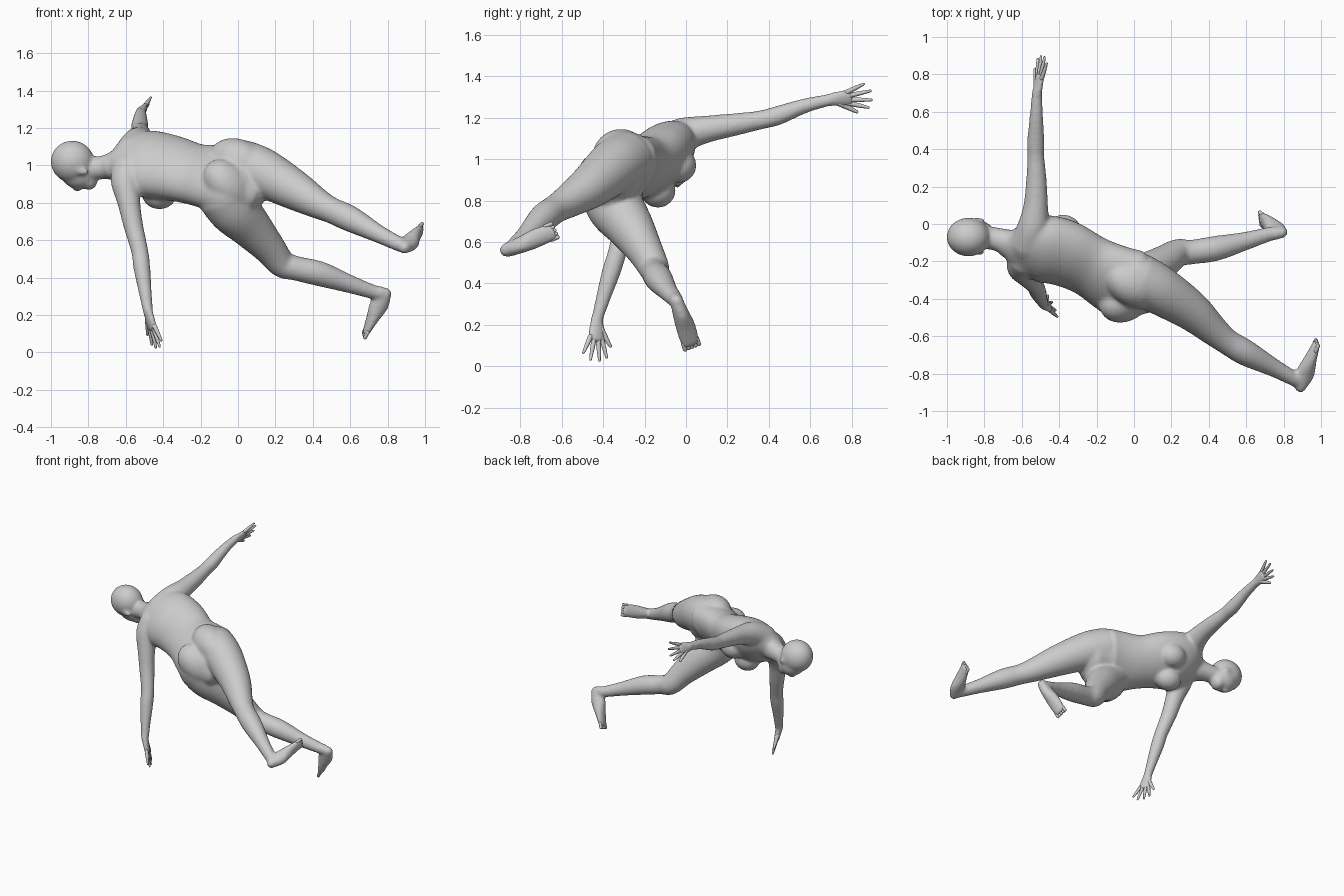
import bpy, bmesh, math
from mathutils import Vector as V, Matrix

if "Cube" in bpy.data.objects:
    bpy.data.objects.remove(bpy.data.objects["Cube"])

body = bmesh.new()


def spline(rows, n):
    """Catmull-Rom through rows of numbers."""
    out = []
    P = [rows[0]] + rows + [rows[-1]]
    for i in range(1, len(P) - 2):
        for k in range(n):
            t = k / n
            out.append([0.5 * (2 * b + (c - a) * t + (2 * a - 5 * b + 4 * c - d) * t * t
                               + (3 * b - a - 3 * c + d) * t ** 3)
                        for a, b, c, d in zip(P[i - 1], P[i], P[i + 1], P[i + 2])])
    return out + [rows[-1]]


def loft(bm, rows, wide, seg=24, n=6):
    """Tube through (x, y, z, half width, half depth) with rounded ends."""
    rows = spline([list(r) for r in rows], n)
    C = [V(r[:3]) for r in rows]
    wide = V(wide)
    rings = []

    def ring(c, t, a, b):
        d = t.cross(wide).normalized()
        w = d.cross(t).normalized()
        rings.append([bm.verts.new(c + w * a * math.cos(2 * math.pi * k / seg)
                                   + d * b * math.sin(2 * math.pi * k / seg)) for k in range(seg)])

    T = [(C[min(i + 1, len(C) - 1)] - C[max(i - 1, 0)]).normalized() for i in range(len(C))]
    angs = [math.radians(q) for q in (80, 55, 28)]
    a, b = rows[0][3:]
    for q in angs:
        ring(C[0] - T[0] * min(a, b) * math.sin(q), T[0], a * math.cos(q), b * math.cos(q))
    for c, t, r in zip(C, T, rows):
        ring(c, t, r[3], r[4])
    a, b = rows[-1][3:]
    for q in reversed(angs):
        ring(C[-1] + T[-1] * min(a, b) * math.sin(q), T[-1], a * math.cos(q), b * math.cos(q))
    faces = [bm.faces.new(rings[0]), bm.faces.new(rings[-1])]
    for p, q in zip(rings, rings[1:]):
        for k in range(seg):
            j = (k + 1) % seg
            faces.append(bm.faces.new((p[k], p[j], q[j], q[k])))
    bmesh.ops.recalc_face_normals(bm, faces=faces)


def limb(rows):
    loft(body, [r + (r[3],) for r in rows], (0.3, 0.5, 0.81))


def blob(c, up, front, sizes):
    """Ellipsoid sized along up, front and side."""
    u = V(up).normalized()
    s = u.cross(V(front)).normalized()
    f = s.cross(u)
    m = Matrix.Translation(c) @ Matrix((u, f, s)).transposed().to_4x4() @ Matrix.Diagonal((*sizes, 1))
    bmesh.ops.create_uvsphere(body, u_segments=24, v_segments=16, radius=1, matrix=m)


def finish(bm, name):
    me = bpy.data.meshes.new(name)
    bm.to_mesh(me)
    bm.free()
    ob = bpy.data.objects.new(name, me)
    bpy.context.collection.objects.link(ob)
    for p in me.polygons:
        p.use_smooth = True
    return ob


# torso, from neck base to crotch
loft(body, [(-.665, -.11, 1.0, .085, .07), (-.60, -.125, 1.01, .175, .105),
            (-.50, -.13, 1.01, .21, .14), (-.38, -.155, .99, .205, .142),
            (-.24, -.22, .955, .19, .13), (-.12, -.285, .94, .215, .135),
            (-.02, -.33, .925, .23, .145), (.06, -.34, .90, .17, .12)],
     (-.3, -.68, -.67), seg=32)

# chest
for c in ((-.375, -.035, .97), (-.42, -.135, .85)):
    blob(c, (-1, .2, 0), (.1, .66, -.75), (.095, .085, .085))

# buttocks
blob((.0, -.32, 1.015), (-.8, .4, .3), (0, .6, -.8), (.17, .13, .12))
blob((-.045, -.40, .89), (-.6, -.3, .6), (0, .6, -.8), (.17, .115, .125))

# neck and head
limb([(-.62, -.12, 1.0, .085), (-.72, -.085, .99, .064), (-.80, -.07, .98, .062)])
up, face = (-1, 0, .12), (-.1, .2, -.97)
blob((-.885, -.07, 1.02), up, face, (.117, .114, .103))
blob((-.85, -.055, .96), up, face, (.1, .088, .08))
blob((-.795, -.05, .92), up, face, (.045, .052, .058))
blob((-.86, -.042, .882), up, face, (.026, .026, .015))
for s in (-1, 1):
    blob(V((-.83, -.066, .985)) + V((0, .97, .2)) * .09 * s, up, face, (.034, .02, .014))

# raised arm
limb([(-.57, -.11, 1.06, .095), (-.54, -.02, 1.115, .085), (-.525, .10, 1.145, .066),
      (-.522, .25, 1.17, .054), (-.525, .36, 1.19, .046), (-.525, .44, 1.21, .047),
      (-.522, .58, 1.26, .036), (-.518, .71, 1.29, .028)])

# lowered arm
limb([(-.585, -.185, .98, .095), (-.60, -.23, .91, .08), (-.585, -.265, .81, .062),
      (-.56, -.295, .68, .053), (-.525, -.335, .54, .046), (-.515, -.36, .46, .046),
      (-.497, -.40, .33, .036), (-.482, -.43, .225, .028)])

# straight leg raised backward
limb([(.02, -.29, 1.0, .138), (.13, -.35, .962, .132), (.30, -.46, .87, .108),
      (.42, -.565, .80, .083), (.50, -.63, .76, .07), (.60, -.69, .715, .07),
      (.75, -.77, .635, .049), (.86, -.83, .58, .04), (.89, -.845, .565, .036)])
loft(body, [(.89, -.87, .56, .034, .032), (.915, -.80, .585, .04, .052),
            (.943, -.725, .618, .048, .034), (.975, -.645, .65, .045, .018)],
     V((.09, .24, .1)).cross(V((.8, -.45, -.37))), n=5)

# bent leg
limb([(-.07, -.365, .84, .148), (-.02, -.335, .762, .138), (.065, -.27, .672, .116),
      (.165, -.20, .56, .089), (.235, -.155, .475, .075), (.31, -.15, .45, .066),
      (.44, -.13, .42, .067), (.60, -.09, .365, .049), (.72, -.055, .325, .039),
      (.76, -.05, .32, .036)])
loft(body, [(.79, -.045, .315, .032, .034), (.755, -.025, .255, .04, .052),
            (.72, .0, .185, .05, .034), (.685, .022, .11, .048, .018)],
     V((-.1, .07, -.2)).cross(V((.9, .2, -.25))), n=5)


def hand(name, wrist, direction, across, thumb):
    w, d = V(wrist), V(direction).normalized()
    a = (V(across) - d * V(across).dot(d)).normalized()
    # palm
    loft(body, [(*(w - d * .02), .03, .026), (*(w + d * .035), .04, .022),
                (*(w + d * .095), .046, .017)], a, n=4)
    bm = bmesh.new()
    for ang, size in ((-20, .1), (-7, .117), (7, .12), (21, .097)):
        q = math.radians(ang)
        e = d * math.cos(q) + a * math.sin(q)
        p = w + d * .085 + a * .029 * ang / 20
        loft(bm, [(*(p + e * size * t), r, r) for t, r in ((0, .0125), (.5, .0105), (.95, .0065))],
             d.cross(a), seg=10, n=3)
    # thumb
    e = d * .8 + a * thumb * .6
    p = w + d * .035 + a * thumb * .018
    loft(bm, [(*(p + e * t), r, r) for t, r in ((0, .018), (.055, .013), (.1, .008))],
         d.cross(a), seg=10, n=3)
    finish(bm, name)


hand("raised_hand_fingers", (-.518, .70, 1.288), (.03, .19, .02), (.4, 0, .9), -1)
hand("lowered_hand_fingers", (-.482, -.43, .22), (.065, -.012, -.235), (.45, -.9, 0), -1)

# toes
bm = bmesh.new()
for base, d, leg in (((.967, -.665, .643), V((.09, .24, .1)), V((.8, -.45, -.37))),
                     ((.69, .019, .122), V((-.1, .07, -.2)), V((.9, .2, -.25)))):
    d.normalize()
    w = d.cross(leg).normalized()
    for k in range(5):
        p = V(base) + w * (k - 2) * .018
        loft(bm, [(*(p + d * t), .0105, .0105) for t in (0, .02, .033)], w, seg=10, n=2)
finish(bm, "toes")

# fuse the body into one smooth skin
ob = finish(body, "body")
m = ob.modifiers.new("fuse", 'REMESH')
m.mode = 'VOXEL'
m.voxel_size = 0.009
m.use_smooth_shade = True
m = ob.modifiers.new("soften", 'SMOOTH')
m.factor = 0.5
m.iterations = 16
